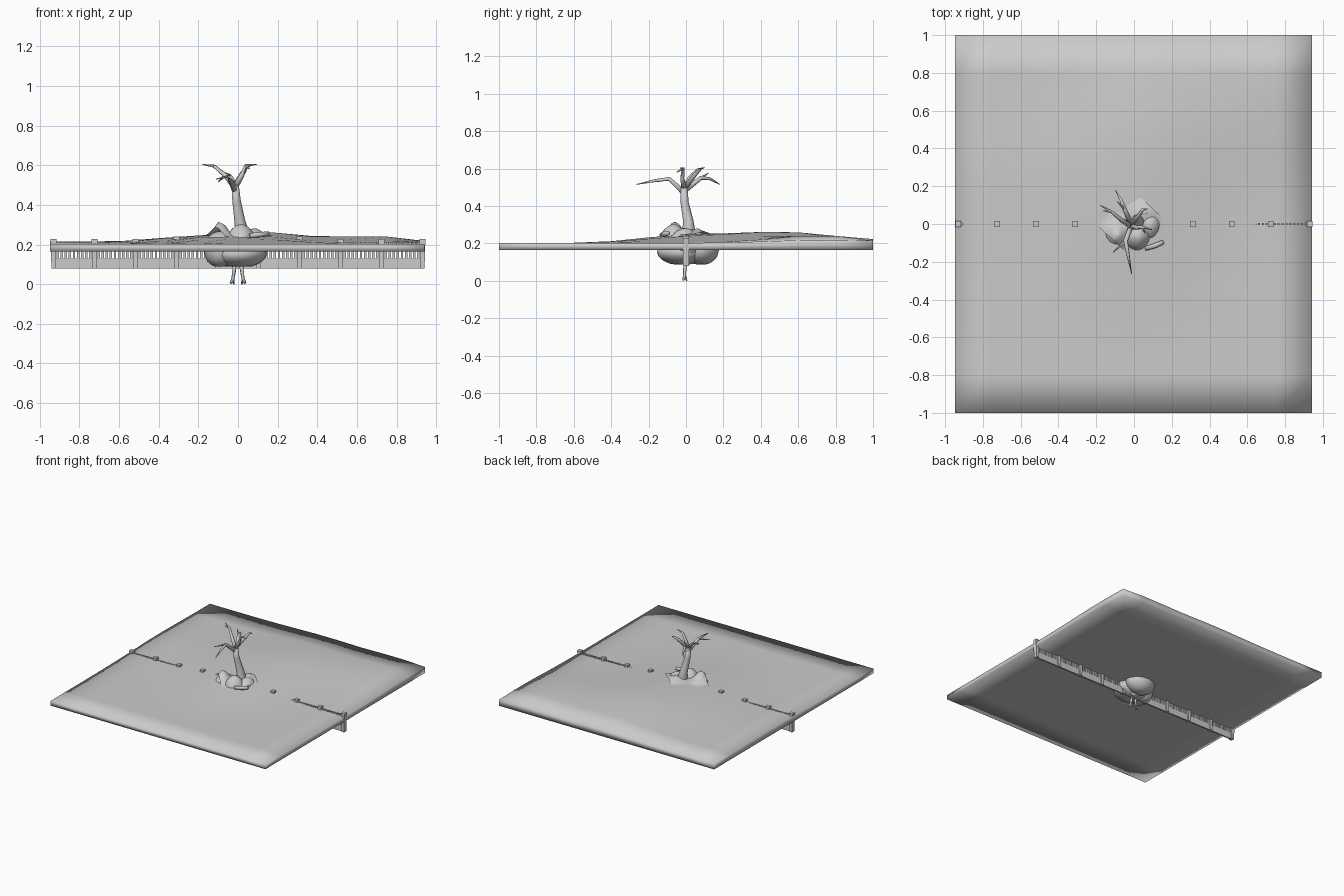
import bpy, bmesh, math, random
from mathutils import Vector, Matrix

if "Cube" in bpy.data.objects:
    bpy.data.objects.remove(bpy.data.objects["Cube"])

random.seed(4)


def make(name, bm, smooth=False):
    bmesh.ops.recalc_face_normals(bm, faces=bm.faces)
    me = bpy.data.meshes.new(name)
    bm.to_mesh(me)
    bm.free()
    for p in me.polygons:
        p.use_smooth = smooth
    ob = bpy.data.objects.new(name, me)
    bpy.context.collection.objects.link(ob)
    return ob


def box(bm, lo, hi, taper=1.0):
    lo, hi = Vector(lo), Vector(hi)
    r = bmesh.ops.create_cube(bm, size=1, matrix=Matrix.Translation((lo + hi) / 2)
                              @ Matrix.Diagonal((*(hi - lo), 1)))
    mid = (lo.x + hi.x) / 2
    for v in r["verts"]:
        if v.co.z < (lo.z + hi.z) / 2:
            v.co.x = mid + (v.co.x - mid) * taper


def limb(bm, pts, radii, sides=7):
    # tapered tube through the points
    pts = [Vector(p) for p in pts]
    rings = []
    for i, (p, r) in enumerate(zip(pts, radii)):
        d = pts[min(i + 1, len(pts) - 1)] - pts[max(i - 1, 0)]
        q = Vector((0, 0, 1)).rotation_difference(d.normalized())
        rings.append([bm.verts.new(p + q @ Vector((r * math.cos(a), r * math.sin(a), 0)))
                      for a in (2 * math.pi * k / sides for k in range(sides))])
    for a, b in zip(rings, rings[1:]):
        for k in range(sides):
            n = (k + 1) % sides
            bm.faces.new((a[k], a[n], b[n], b[k]))
    bm.faces.new(rings[0])
    bm.faces.new(rings[-1])


# rolling ground slab
MOUNDS = [(.10, .50, .38, .40, .058), (0, -.05, .33, .30, .035),
          (.70, .70, .22, .30, .035), (-.40, .30, .25, .3, .018), (-.9, .3, .2, .4, .012)]


def height(x, y):
    return .202 + sum(h * math.exp(-((x - cx) / sx) ** 2 - ((y - cy) / sy) ** 2)
                      for cx, cy, sx, sy, h in MOUNDS) + .008 * max(0, y)


bm = bmesh.new()
bmesh.ops.create_grid(bm, x_segments=10, y_segments=10, size=1)
for v in bm.verts:
    v.co.x = v.co.x * .945 - .003
top = list(bm.verts)
ext = bmesh.ops.extrude_face_region(bm, geom=list(bm.faces), use_keep_orig=True)
for e in ext["geom"]:
    if isinstance(e, bmesh.types.BMVert):
        e.co.z = .165
for v in top:
    v.co.z = height(v.co.x, v.co.y)
make("ground", bm, True)

# fence: posts, pickets, and board along the foot
step = 1.862 / 9
posts, pickets, boards = bmesh.new(), bmesh.new(), bmesh.new()
for i in range(10):
    x = -.931 + i * step
    box(posts, (x - .015, -.015, .08), (x + .015, .015, .228 if abs(x) > .4 else .24), .7)
    if i < 9:
        box(boards, (x, -.006, .08), (x + step, .006, .13))
        for k in range(1, 10):
            px = x + step * k / 10
            box(pickets, (px - .006, -.005, .12), (px + .006, .005, .213))
make("fence_posts", posts)
make("fence_pickets", pickets)
make("fence_boards", boards)

# tree trunk, branches and twigs
bm = bmesh.new()
limb(bm, [(.015, .015, .09), (.02, .015, .26), (.008, .012, .32), (-.008, -.008, .42),
          (-.015, -.01, .50)], [.035, .036, .028, .022, .019], 9)
BRANCHES = [
    [(-.015, -.01, .47), (-.045, -.09, .545), (-.03, -.17, .535), (-.012, -.265, .515)],
    [(-.015, -.01, .49), (-.065, .02, .55), (-.12, .065, .595), (-.18, .10, .605)],
    [(-.012, -.01, .48), (-.05, .08, .55), (-.07, .13, .545), (-.10, .18, .515)],
    [(-.015, -.01, .49), (.02, -.02, .55), (.04, -.015, .60), (.095, -.03, .605)],
    [(-.02, -.01, .49), (.03, .05, .57), (.045, .075, .595), (.07, .08, .60)],
]
for b in BRANCHES:
    limb(bm, b, [.016, .012, .008, .002], 6)
for a, b in [((-.045, -.09, .545), (-.11, -.15, .53)), ((-.12, .065, .595), (-.165, .07, .60)),
             ((-.05, .08, .55), (-.09, .12, .575)), ((.04, -.015, .60), (.06, -.05, .58))]:
    limb(bm, [a, b], [.008, .002], 5)
# two forked root tips that reach the lowest point
for s in (-1, 1):
    limb(bm, [(s * .014, 0, .13), (s * .018, -.005, .08), (s * .025, -.008, .03),
              (s * .036, -.014, .004)], [.012, .01, .008, .007], 6)
    limb(bm, [(s * .024, -.008, .035), (s * .02, .004, 0)], [.007, .004], 5)
make("tree", bm, True)


# boulders around the trunk, above and below the ground
def boulder(name, c, s, rough=.12):
    bm = bmesh.new()
    bmesh.ops.create_icosphere(bm, subdivisions=3, radius=1)
    ph = [random.uniform(0, 6) for _ in range(3)]
    for v in bm.verts:
        n = sum(math.sin(3 * v.co[i] + ph[i]) for i in range(3)) / 3
        v.co *= 1 + rough * n
        v.co = Vector(c) + Vector([v.co[i] * s[i] for i in range(3)])
        v.co.z = max(v.co.z, .088)
    make(name, bm, True)


boulder("boulder_front", (.015, -.07, .215), (.075, .07, .085))
boulder("boulder_right", (.08, -.01, .20), (.07, .08, .08))
boulder("boulder_left", (-.095, -.03, .175), (.08, .10, .095))
boulder("boulder_back", (.01, .09, .165), (.12, .08, .085))
boulder("boulder_under", (0, -.03, .15), (.14, .12, .07))
boulder("pebble", (.05, .06, .25), (.035, .025, .03))

# square earth patch, humped on the left
bm = bmesh.new()
bmesh.ops.create_grid(bm, x_segments=10, y_segments=10, size=.133)
bmesh.ops.rotate(bm, verts=bm.verts, matrix=Matrix.Rotation(math.radians(47), 3, 'Z'))
for v in bm.verts:
    v.co.x -= .008
    x, y = v.co.x, v.co.y
    v.co.z = (.243 + .075 * math.exp(-((x + .09) / .045) ** 2 - ((y + .06) / .05) ** 2)
              + .035 * math.exp(-((x - .05) / .07) ** 2 - ((y - .05) / .07) ** 2)
              - .12 * max(0, -y - .08))
make("earth_patch", bm, True)

# short fallen log
bm = bmesh.new()
limb(bm, [(.06, -.13, .245), (.11, -.115, .25), (.155, -.095, .255)], [.012, .014, .012], 8)
make("log", bm, True)
bpy.context.view_layer.update()
